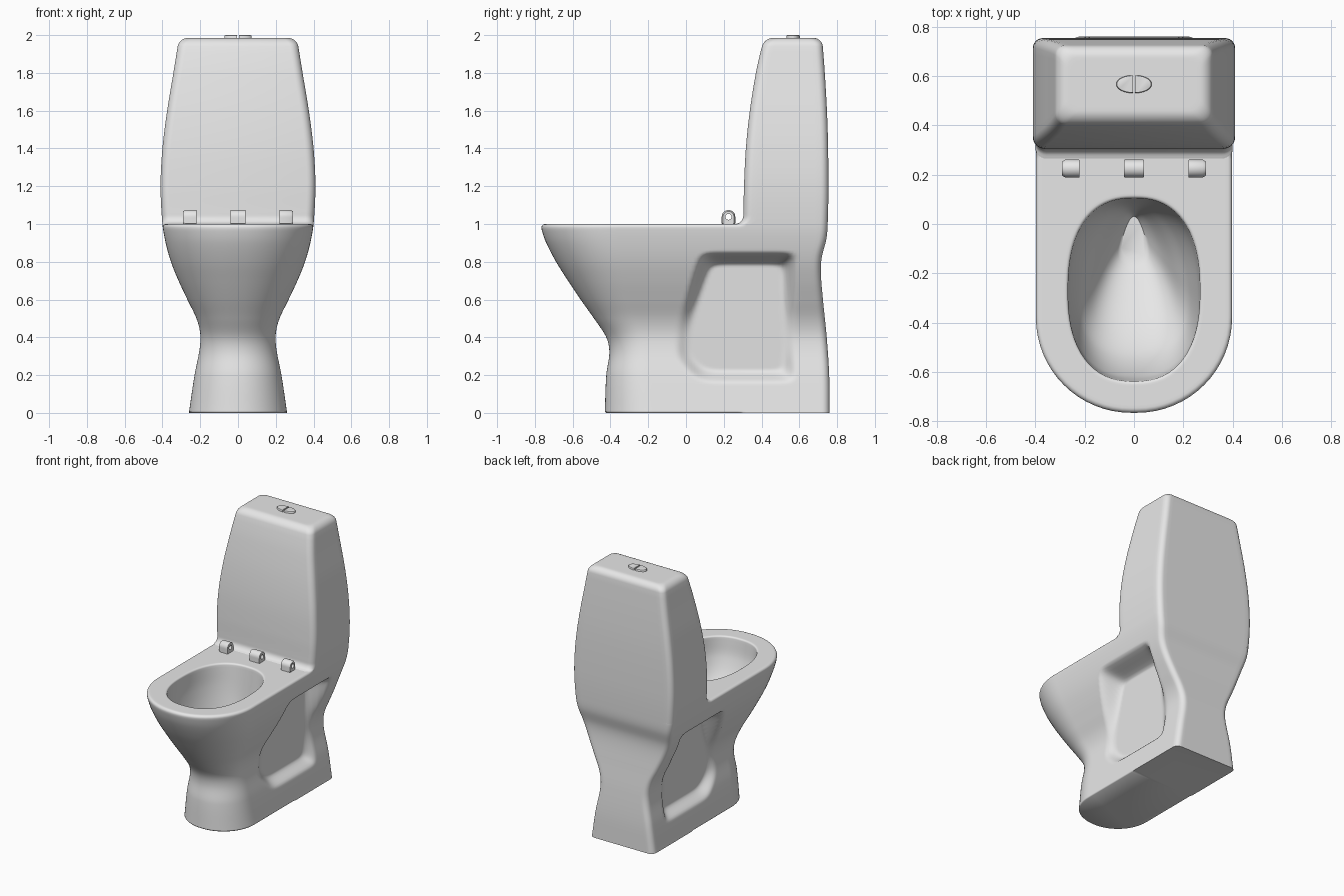
import bpy, bmesh, math

cube = bpy.data.objects.get("Cube")
if cube:
    bpy.data.objects.remove(cube, do_unlink=True)

# One plain ceramic colour
ceramic = bpy.data.materials.new("ceramic_grey")
ceramic.use_nodes = True
ceramic.diffuse_color = (0.8, 0.8, 0.8, 1)
ceramic.node_tree.nodes["Principled BSDF"].inputs["Base Color"].default_value = (0.8, 0.8, 0.8, 1)


def curve(*pts):
    """Smooth function through (key, value) points with rising keys."""
    last = len(pts) - 1

    def slope(i):
        a, b = pts[max(i - 1, 0)], pts[min(i + 1, last)]
        return (b[1] - a[1]) / (b[0] - a[0])

    def f(t):
        i = 0
        while i < last - 1 and t > pts[i + 1][0]:
            i += 1
        (a, p), (b, q) = pts[i], pts[i + 1]
        h = b - a
        u = min(max((t - a) / h, 0), 1)
        v = 1 - u
        return (v * v * (1 + 2 * u) * p + u * u * (3 - 2 * u) * q
                + h * u * v * (v * slope(i) - u * slope(i + 1)))
    return f


def loft(name, rings, cap_start=True, cap_end=True, cyclic=False, angle=40):
    """Skin a list of equal-length rings into one smooth object."""
    bm = bmesh.new()
    rows = [[bm.verts.new(p) for p in ring] for ring in rings]
    pairs = list(zip(rows, rows[1:]))
    if cyclic:
        pairs.append((rows[-1], rows[0]))
    for a, b in pairs:
        for i in range(len(a)):
            bm.faces.new((a[i - 1], a[i], b[i], b[i - 1]))
    if cap_start:
        bm.faces.new(rows[0])
    if cap_end:
        bm.faces.new(rows[-1])
    bmesh.ops.recalc_face_normals(bm, faces=bm.faces)
    mesh = bpy.data.meshes.new(name)
    bm.to_mesh(mesh)
    bm.free()
    mesh.materials.append(ceramic)
    obj = bpy.data.objects.new(name, mesh)
    bpy.context.collection.objects.link(obj)
    bpy.ops.object.select_all(action='DESELECT')
    obj.select_set(True)
    bpy.context.view_layer.objects.active = obj
    bpy.ops.object.shade_smooth_by_angle(angle=math.radians(angle))
    return obj


def section(w, y0, y1, front_r, back_r, z, arc=16, side=56, back=12):
    """Horizontal outline: round-cornered rectangle, mirrored in x."""
    half = []
    for i in range(arc + 1):
        a = math.pi / 2 * i / arc
        half.append((w - front_r + front_r * math.sin(a), y0 + front_r - front_r * math.cos(a)))
    s, e = y0 + front_r, y1 - back_r
    half += [(w, s + (e - s) * i / side) for i in range(1, side)]
    for i in range(7):
        a = math.pi / 2 * i / 6
        half.append((w - back_r + back_r * math.cos(a), e + back_r * math.sin(a)))
    half += [((w - back_r) * (1 - i / back), y1) for i in range(1, back)]
    return [(x, y, z) for x, y in half] + [(-x, y, z) for x, y in reversed(half)]


# Shared silhouettes by height
width = curve((0, .26), (.2, .23), (.34, .203), (.42, .2), (.5, .22), (.6, .268), (.7, .315),
              (.8, .355), (.9, .383), (1, .4), (1.2, .41), (1.4, .4), (1.6, .375),
              (1.8, .342), (2, .31))
rear = curve((0, .76), (.2, .758), (.4, .745), (.6, .725), (.74, .714), (.82, .718),
             (.92, .743), (1, .75), (1.2, .754), (1.5, .75), (1.75, .738), (2, .72))
nose = curve((0, -.43), (.2, -.422), (.32, -.406), (.4, -.422), (.5, -.487), (.6, -.558),
             (.7, -.625), (.8, -.688), (.9, -.74), (.97, -.764), (1, -.766))


def recess(p):
    """Press the hollow into each flank of the pedestal."""
    x, y, z = p
    edges = (.19 - z, y - .55, z - .82, -.03 - y,
             -.95 * (y + .03) + .31 * (z - .42),
             -.71 * (y + .03) - .71 * (z - .3))
    k = .02
    dist = k * math.log(sum(math.exp(min(e, 1) / k) for e in edges))
    u = min(max((.035 - dist) / .075, 0), 1)
    mask = u * u * (3 - 2 * u)
    depth = .165 + .05 * (z - .2)
    if abs(x) > depth:
        x = math.copysign(abs(x) + (depth - abs(x)) * mask, x)
    return (x, y, z)


def body_ring(z, inset=0):
    w = width(z)
    v = w - inset
    ring = section(v, nose(z) + inset, rear(z), .97 * v, .04, z)
    # The rim rounding fades out beneath the tank
    return [recess((x * w / v if y > .29 else x, y, z)) for x, y, z in ring]


# Pedestal, rim, deck and bowl as one skin
rings = [body_ring(0, .006), body_ring(.006)]
rings += [body_ring(.012 + .968 * i / 90) for i in range(91)]
rim = .02
for i in range(1, 6):
    a = math.pi / 2 * i / 5
    rings.append(body_ring(1 - rim + rim * math.sin(a), rim * (1 - math.cos(a))))
rings.append(body_ring(1, rim + .012))

bowl_w = curve((.42, .045), (.5, .11), (.6, .17), (.7, .22), (.85, .257), (.98, .267), (1, .267))
bowl_front = curve((.42, -.14), (.5, -.3), (.6, -.45), (.7, -.545), (.85, -.615), (.98, -.637), (1, -.638))
bowl_back = curve((.42, .03), (.5, .05), (.7, .08), (.98, .104), (1, .105))
taper = curve((.42, .45), (.6, .3), (.8, .1), (1, 0))
unit = []
for x, y, z in rings[-1]:
    a = math.atan2(y + .27, x)
    c, s = math.cos(a), math.sin(a)
    r = (abs(c / .27) ** 2.4 + abs(s / .37) ** 2.4) ** (-1 / 2.4)
    unit.append((r * c / .27, r * s / .37))


def bowl_ring(z, grow=0):
    w = bowl_w(z) + grow
    y0, y1 = bowl_front(z) - grow, bowl_back(z) + grow
    return [(w * cx * (1 - taper(z) * cy), (y0 + y1) / 2 + (y1 - y0) / 2 * cy, z)
            for cx, cy in unit]


rings.append(bowl_ring(1, .02))
for i in range(5):
    a = math.pi / 2 * i / 4
    rings.append(bowl_ring(1 - .012 * (1 - math.cos(a)), .012 * (1 - math.sin(a))))
rings += [bowl_ring(.988 - .568 * i / 36) for i in range(1, 37)]
loft("pedestal_and_bowl", rings, angle=60)

# Tank, flowing out of the deck with a small cove at its foot
tank_front = curve((1, .265), (1.008, .285), (1.03, .301), (1.06, .304), (1.2, .307), (1.4, .317),
                   (1.6, .338), (1.8, .37), (1.9, .392), (2, .418))
top, soft = 1.985, .045


def tank_ring(z, inset=0):
    return section(width(z) - inset, tank_front(z) + inset, rear(z) - inset, .045, .04, z,
                   arc=6, side=12)


rings = [tank_ring(1 + (top - soft - 1) * (i / 50) ** 2) for i in range(51)]
for i in range(1, 8):
    a = math.pi / 2 * i / 7
    rings.append(tank_ring(top - soft + soft * math.sin(a), soft * (1 - math.cos(a))))
rings.append(tank_ring(top, soft + .015))
loft("tank", rings, cap_start=False)


# Split flush button
def button(name, sign):
    def half(scale, z):
        pts = []
        for i in range(25):
            a = -math.pi / 2 + math.pi * i / 24
            pts.append((sign * (.005 + .067 * scale * math.cos(a)),
                        .567 + .036 * scale * math.sin(a), z))
        return pts
    loft(name, [half(1, top - .01), half(1, 1.994), half(.96, 1.998), half(.88, 2)], angle=30)


button("flush_button_left", 1)
button("flush_button_right", -1)


# Seat hinge lugs: arched blocks with a pin hole
def hinge(name, stations):
    cy, cz, radius, hole = .225, 1.038, .036, .016

    def ring(x, size, pierced=False):
        pts = []
        for i in range(32):
            a = 2 * math.pi * i / 32
            c, s = math.cos(a), math.sin(a)
            if pierced:
                r = hole
            elif s >= 0:
                r = radius * size
            else:
                r = min(radius * size / max(abs(c), .001), (cz - .998) / -s)
            pts.append((x, cy + r * c, cz + r * s))
        return pts
    first, last = stations[0][0], stations[-1][0]
    rings = [ring(first, 1, True)] + [ring(x, s) for x, s in stations] + [ring(last, 1, True)]
    loft(name, rings, False, False, cyclic=True, angle=30)


hinge("hinge_middle", [(-.041, .95), (-.038, 1), (.038, 1), (.041, .95)])
for side, sign in (("left", 1), ("right", -1)):
    hinge("hinge_" + side, [(sign * x, s) for x, s in ((.22, .95), (.223, 1), (.278, 1), (.292, .8))])
